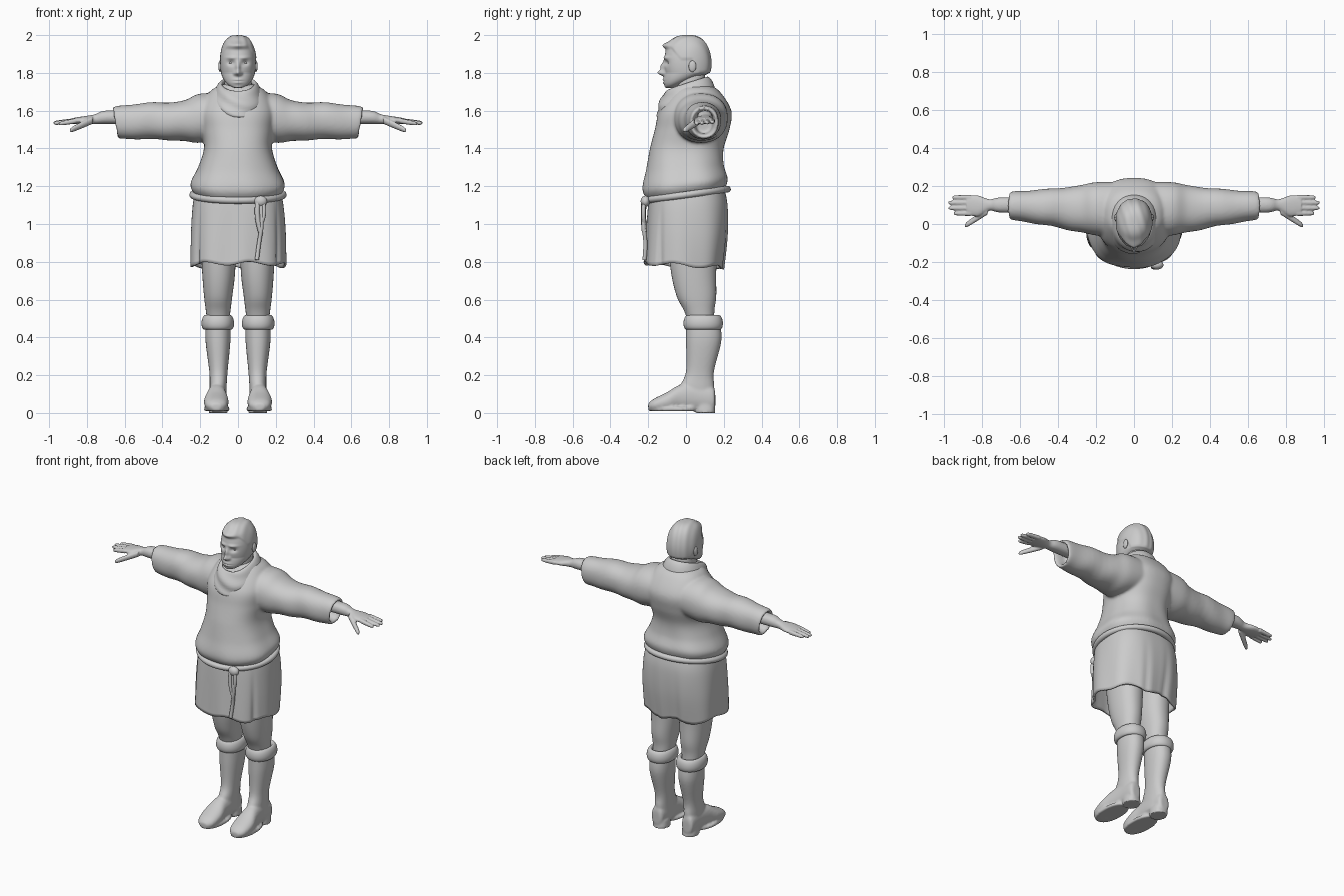
import bpy, bmesh, math
from math import sin, cos, pi, exp
from mathutils import Vector

if "Cube" in bpy.data.objects:
    bpy.data.objects.remove(bpy.data.objects["Cube"])

grey = bpy.data.materials.new("plain_grey")
grey.use_nodes = True
grey.diffuse_color = (.6, .6, .6, 1)
grey.node_tree.nodes["Principled BSDF"].inputs["Base Color"].default_value = grey.diffuse_color


def clamp(value):
    return max(0, min(1, value))


def gauss(offset, width):
    return exp(-(offset / width) ** 2)


def dense(rows, steps):
    """Catmull-Rom interpolation between the given sections."""
    result = []
    last = len(rows) - 1
    for index in range(last):
        quad = [rows[max(0, min(last, index + shift))] for shift in (-1, 0, 1, 2)]
        for step in range(steps):
            t = step / steps
            result.append([b + t * ((c - a) + t * ((2*a - 5*b + 4*c - d) + t * (3*b - a - 3*c + d))) / 2
                           for a, b, c, d in zip(*quad)])
    return result + [rows[-1]]


def loft(bm, rows, axis="z", segments=40, steps=6, power=2.2, shape=None, flip=1, caps=True):
    """Skin oval sections (position, low a, high a, low b, high b) along an axis."""
    rings = []
    for along, low_a, high_a, low_b, high_b in dense(rows, steps):
        ring = []
        for index in range(segments):
            turn = 2 * pi * index / segments
            c, s = [math.copysign(abs(f(turn)) ** (2 / power), f(turn)) for f in (cos, sin)]
            a = (low_a + high_a + (high_a - low_a) * c) / 2
            b = (low_b + high_b + (high_b - low_b) * s) / 2
            point = {"x": (along, a, b), "y": (a, along, b), "z": (a, b, along)}[axis]
            x, y, z = shape(*point) if shape else point
            ring.append(bm.verts.new((x * flip, y, z)))
        rings.append(ring)
    for lower, upper in zip(rings, rings[1:]):
        for index in range(segments):
            bm.faces.new((lower[index - 1], lower[index], upper[index], upper[index - 1]))
    if caps:
        bm.faces.new(rings[0])
        bm.faces.new(rings[-1])


def sym(rows):
    """Turn (height, half width, front, back) into full sections."""
    return [(z, -wide, wide, front, back) for z, wide, front, back in rows]


def roll(bm, middle, wide, front, back, z, height, thick, flare, shape=None):
    """Rolled cloth band: a closed oval tube that flares towards its lower edge."""
    rows = []
    for index in range(17):
        turn = pi + pi * index / 8
        grow = thick * cos(turn) - flare * sin(turn)
        rows.append((z + height * sin(turn), middle - wide - grow, middle + wide + grow,
                     front - grow, back + grow))
    loft(bm, rows, segments=64, steps=2, shape=shape)


def taper(bm, start, end, thick):
    """Finger with a rounded tip, running mostly along x."""
    start, end = Vector(start), Vector(end)
    rows = []
    for t, size in ((0, 1), (.5, .9), (.9, .7), (1, .3)):
        x, y, z = start.lerp(end, t)
        r = thick * size
        rows.append((x, y - r, y + r, z - r, z + r))
    loft(bm, rows, "x", segments=14)


def blob(bm, centre, size):
    verts = bmesh.ops.create_uvsphere(bm, u_segments=20, v_segments=12, radius=1)["verts"]
    bmesh.ops.scale(bm, vec=size, verts=verts)
    bmesh.ops.translate(bm, vec=centre, verts=verts)


def finish(name, bm, voxel=0, mirror=False, soften=3):
    bmesh.ops.recalc_face_normals(bm, faces=bm.faces)
    mesh = bpy.data.meshes.new(name)
    bm.to_mesh(mesh)
    bm.free()
    mesh.shade_smooth()
    mesh.materials.append(grey)
    part = bpy.data.objects.new(name, mesh)
    bpy.context.collection.objects.link(part)
    if voxel:
        remesh = part.modifiers.new("blend", "REMESH")
        remesh.mode, remesh.voxel_size, remesh.use_smooth_shade = "VOXEL", voxel, True
        part.modifiers.new("soften", "SMOOTH").iterations = soften
    if mirror:
        part.modifiers.new("mirror", "MIRROR").use_mirror_merge = False
    return part


def rope(name, points, radius, cyclic=False):
    curve = bpy.data.curves.new(name, "CURVE")
    curve.dimensions, curve.bevel_depth, curve.use_fill_caps = "3D", radius, True
    spline = curve.splines.new("NURBS")
    spline.points.add(len(points) - 1)
    for control, point in zip(spline.points, points):
        control.co = (*point, 1)
    spline.use_cyclic_u, spline.use_endpoint_u, spline.order_u = cyclic, True, 3
    holder = bpy.data.objects.new(name, curve)
    bm = bmesh.new()
    bm.from_mesh(bpy.data.meshes.new_from_object(holder))
    bpy.data.objects.remove(holder)
    finish(name, bm)


# Tunic: bloused body and wide hollow sleeves blended together
def body_shape(x, y, z):
    crease = 1 + .01 * sin(7 * math.atan2(y, x) + 9 * z) * clamp(6 - 4 * z)
    return x * crease, y * crease, z + .13 * y * clamp(7 - 5 * z)


def sleeve_shape(x, y, z):
    crease = 1 + .03 * sin(34 * x + 14 * z + 9 * y) * clamp(5 * x - 1)
    slant = .17 * (z - 1.54) * clamp(7 * x - 3.5)
    return x + slant, .1 + (y - .1) * crease, 1.54 + (z - 1.54) * crease


bm = bmesh.new()
loft(bm, sym([(1.15, .22, -.2, .2), (1.21, .25, -.23, .22), (1.3, .21, -.21, .2), (1.4, .18, -.19, .2),
              (1.5, .19, -.165, .23), (1.6, .2, -.14, .24), (1.7, .15, -.07, .18), (1.74, .08, -.04, .12)]),
     segments=64, power=2.4, shape=body_shape)
for side in (1, -1):
    loft(bm, [(.04, -.08, .22, 1.46, 1.69), (.2, -.06, .22, 1.43, 1.69), (.3, -.04, .2, 1.44, 1.65),
              (.5, 0, .18, 1.45, 1.64), (.64, .02, .17, 1.45, 1.62), (.64, .04, .15, 1.47, 1.6),
              (.57, .05, .14, 1.48, 1.6)], "x", 48, shape=sleeve_shape, flip=side)
finish("tunic", bm, voxel=.008, soften=8)


# Skirt of the tunic, open below, with soft folds
def skirt_shape(x, y, z):
    turn, low = math.atan2(x, -y), clamp(3.4 - 3 * z)
    pleats = .015 * sin(9 * turn + 1) + .01 * sin(5 * turn)
    grooves = .05 * gauss(abs(turn) - 2.8, .1) + .05 * gauss(abs(turn) - 1, .06)
    spread = 1 + low * (pleats - grooves)
    return x * spread, y * spread, z + low * (.01 * sin(6 * turn) - .05 * y)


bm = bmesh.new()
loft(bm, sym([(1.2, .22, -.19, .2), (1.1, .24, -.2, .22), (.95, .25, -.21, .22), (.78, .25, -.22, .2)]),
     segments=128, power=2.6, shape=skirt_shape, caps=False)
finish("tunic_skirt", bm).modifiers.new("cloth", "SOLIDIFY").thickness = .012

# Rope belt, knot and hanging ends
circle = [pi * index / 24 for index in range(48)]
rope("belt", [(.24 * sin(t), -.22 * cos(t), 1.155 - .03 * cos(t)) for t in circle], .018, True)
bm = bmesh.new()
blob(bm, (.12, -.215, 1.12), (.035, .025, .03))
finish("belt_knot", bm)
rope("belt_end_long", [(.12, -.22, 1.12), (.13, -.23, 1), (.11, -.21, .9), (.1, -.22, .81)], .011)
rope("belt_end_short", [(.11, -.22, 1.13), (.09, -.23, 1.06), (.12, -.22, .96)], .014)
rope("belt_loop", [(.13, -.22, 1.13), (.15, -.23, 1.05), (.12, -.22, 1)], .011)


# Cowl draped around the neck, low in front and high behind
def cowl_shape(x, y, z):
    rise = clamp(3 * y + .5) ** .7
    fold = .005 * sin(90 * z + 30 * x) * clamp(-20 * y)
    return x, y - fold, z + .13 * rise


bm = bmesh.new()
roll(bm, 0, .108, -.125, .13, z=1.605, height=.06, thick=.02, flare=.018, shape=cowl_shape)
finish("cowl", bm)

bm = bmesh.new()
loft(bm, sym([(1.6, .08, -.06, .1), (1.8, .07, -.05, .1)]))
finish("neck", bm)


# Head: an oval with raised features, jaw and short hair
def face_relief(x, z):
    nose = .035 * gauss(x, .014) * gauss(z - 1.8, .014) + .02 * gauss(x, .011) * gauss(z - 1.83, .026)
    nostrils = .01 * gauss(x - .017, .008) * gauss(z - 1.797, .009)
    sockets = .014 * gauss(x - .037, .019) * gauss(z - 1.853, .013)
    brows = .008 * gauss(x - .035, .026) * gauss(z - 1.88, .008)
    lips = .01 * gauss(x, .024) * (gauss(z - 1.756, .014) - gauss(z - 1.756, .004))
    chin = .008 * gauss(x, .022) * gauss(z - 1.715, .014)
    forelock = .024 * gauss(x, .05) * gauss(z - 1.945, .016)
    return nose + nostrils - sockets + brows + lips + chin + forelock


def head_shape(x, y, z):
    hairline = 1.925 - .06 * clamp(20 * y + 1.5) - .07 * clamp(30 * y - 1)
    hair = clamp(60 * (z - hairline)) * (.04 + .01 * sin(150 * x + 50 * y))
    low = clamp(12 * (1.8 - z))
    front = clamp(-25 * y - .7)
    jaw = .05 * low * clamp(7 * y + .5)
    crown = .1 * hair * clamp(10 * (z - 1.9))
    return x * (1 + hair), y * (1 + hair) - .04 * low - face_relief(abs(x), z) * front, z + jaw + crown


bm = bmesh.new()
rows = []
for index in range(91):
    turn = pi * index / 90
    round_off = max(.02, sin(turn)) ** .7
    rows.append((1.85 - .146 * cos(turn), .094 * round_off, .006 - .122 * round_off, .006 + .123 * round_off))
loft(bm, sym(rows), segments=128, steps=1, shape=head_shape)
finish("head", bm)

bm = bmesh.new()
blob(bm, (.037, -.085, 1.853), (.014, .012, .007))
finish("eyes", bm, mirror=True)

bm = bmesh.new()
blob(bm, (.095, .034, 1.835), (.009, .02, .03))
finish("ears", bm, mirror=True)

# Forearms, palms, fingers and thumbs
bm = bmesh.new()
loft(bm, [(.54, .06, .14, 1.53, 1.6), (.7, .06, .14, 1.53, 1.6), (.76, .07, .13, 1.53, 1.58),
          (.82, .04, .15, 1.53, 1.57), (.88, .05, .15, 1.53, 1.56)], "x", 24)
for finger in range(4):
    y = .056 + .028 * finger
    taper(bm, (.86, y, 1.546), (.98 - .012 * (finger - 1.6) ** 2, y, 1.53 + .003 * finger), .014)
taper(bm, (.77, .07, 1.55), (.89, -.01, 1.495), .02)
finish("hands", bm, voxel=.005, mirror=True, soften=2)

# Legs under the skirt
bm = bmesh.new()
loft(bm, [(.46, .05, .16, .02, .15), (.54, .04, .17, -.01, .15), (.62, .03, .18, -.05, .16),
          (.75, .015, .19, -.08, .16), (.95, .01, .2, -.1, .17)])
finish("legs", bm, mirror=True)

# Boots: shaft, foot, heel and sole blended
bm = bmesh.new()
loft(bm, [(.05, .06, .15, -.03, .15), (.14, .06, .15, -.03, .15), (.22, .055, .152, 0, .148),
          (.38, .04, .172, 0, .187), (.48, .04, .17, 0, .18)])
loft(bm, [(-.2, .09, .14, .02, .05), (-.17, .06, .17, .01, .075), (-.1, .05, .18, .01, .11),
          (-.03, .06, .165, .01, .15), (.05, .06, .155, .01, .16), (.14, .07, .15, .01, .14),
          (.155, .09, .13, .03, .1)], "y", power=2.2)
loft(bm, [(0, .055, .155, .05, .155), (.05, .06, .15, .05, .15)], power=2.6)
loft(bm, [(.01, .045, .18, -.2, .06), (.03, .045, .18, -.2, .06)])
finish("boots", bm, voxel=.007, mirror=True, soften=5)

# Rolled boot cuffs
bm = bmesh.new()
roll(bm, .107, .068, .005, .177, z=.48, height=.038, thick=.018, flare=.003)
finish("boot_cuffs", bm, mirror=True)
